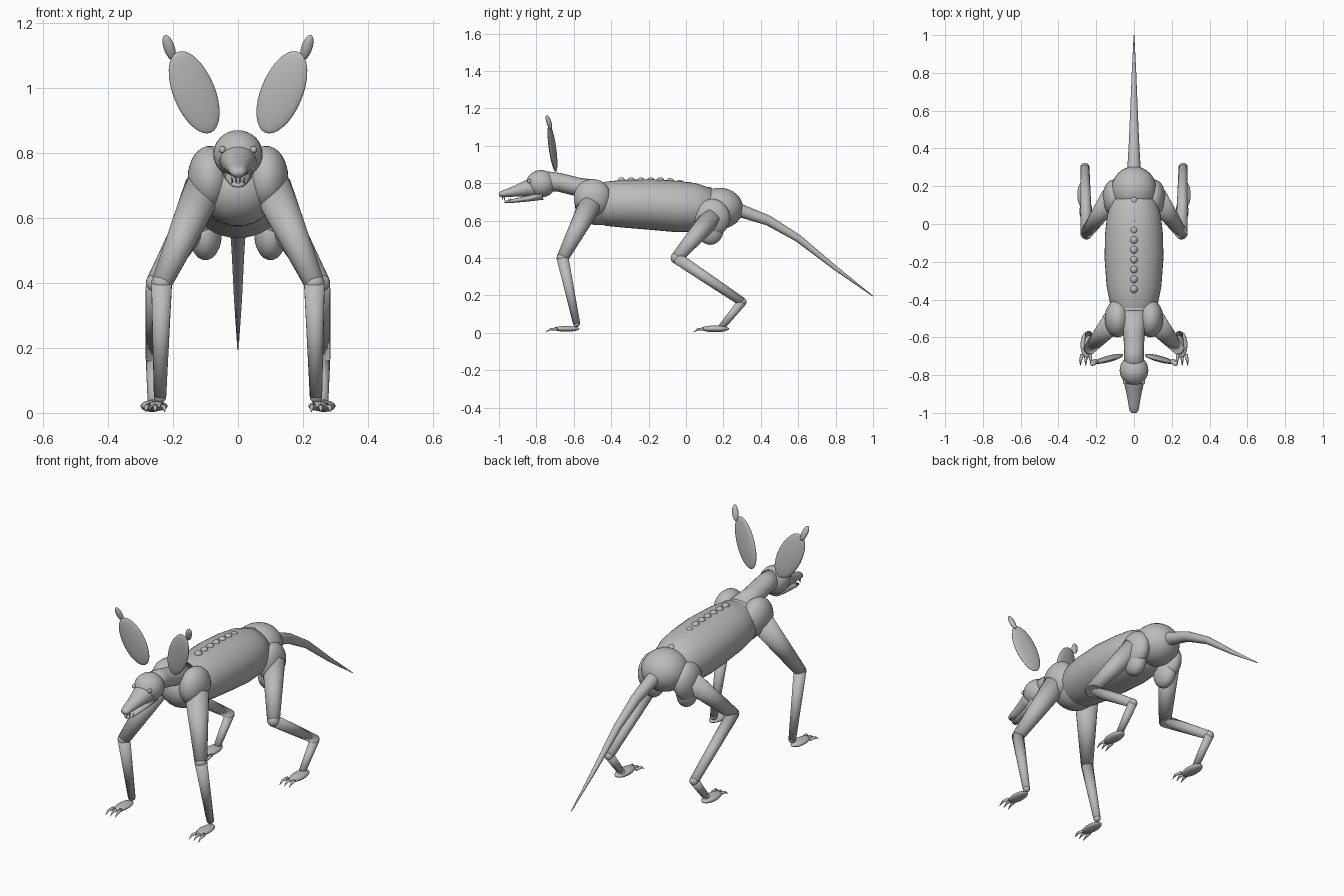
import bpy, bmesh, math
from mathutils import Vector, Matrix

cube = bpy.data.objects.get("Cube")
if cube:
    bpy.data.objects.remove(cube)

GREY = (0.5, 0.5, 0.5, 1)
mat = bpy.data.materials.new("grey_hide")
mat.use_nodes = True
mat.diffuse_color = GREY
mat.node_tree.nodes["Principled BSDF"].inputs["Base Color"].default_value = GREY


def finish(name, bm):
    bmesh.ops.recalc_face_normals(bm, faces=bm.faces)
    me = bpy.data.meshes.new(name)
    bm.to_mesh(me)
    bm.free()
    me.materials.append(mat)
    ob = bpy.data.objects.new(name, me)
    bpy.context.collection.objects.link(ob)
    for p in me.polygons:
        p.use_smooth = True
    return ob


def blob(name, center, radii, axis=(0, 0, 1), side=(1, 0, 0), segs=32):
    """Ellipsoid whose third radius runs along axis."""
    z = Vector(axis).normalized()
    y = z.cross(Vector(side)).normalized()
    rot = Matrix((y.cross(z), y, z)).transposed().to_4x4()
    bm = bmesh.new()
    bmesh.ops.create_uvsphere(bm, u_segments=segs, v_segments=segs // 2, radius=1,
                              matrix=Matrix.Translation(center) @ rot @ Matrix.Diagonal((*radii, 1)))
    return finish(name, bm)


def tube(name, stations, segs=20):
    """Loft of rings; station = (point, half width, half height)."""
    bm = bmesh.new()
    pts = [Vector(s[0]) for s in stations]
    rings = []
    for i, (p, w, h) in enumerate(stations):
        a = (pts[i] - pts[i - 1]).normalized() if i else Vector()
        b = (pts[i + 1] - pts[i]).normalized() if i < len(pts) - 1 else Vector()
        t = (a + b).normalized()
        up = t.cross(Vector((-1, 0, 0))).normalized()
        side = up.cross(t)
        rings.append([bm.verts.new(pts[i] + side * w * math.cos(k * math.tau / segs)
                                   + up * h * math.sin(k * math.tau / segs)) for k in range(segs)])
    for r, q in zip(rings, rings[1:]):
        for k in range(segs):
            n = (k + 1) % segs
            bm.faces.new((r[k], r[n], q[n], q[k]))
    bm.faces.new(rings[0])
    bm.faces.new(rings[-1])
    return finish(name, bm)


def limb(name, joints):
    """Straight tapered bones with round joints; joint = (point, radius)."""
    for i, ((a, ra), (b, rb)) in enumerate(zip(joints, joints[1:])):
        tube(f"{name}_bone_{i}", [(a, ra, ra), (b, rb, rb)])
        blob(f"{name}_joint_{i}", b, (rb,) * 3, segs=20)


# Torso
tube("torso", [((0, y, z), w, h) for y, z, w, h in (
    (-0.53, 0.69, 0.05, 0.05), (-0.5, 0.69, 0.09, 0.09), (-0.43, 0.69, 0.125, 0.118),
    (-0.33, 0.69, 0.145, 0.128), (-0.18, 0.685, 0.156, 0.135), (-0.05, 0.675, 0.153, 0.137),
    (0.04, 0.67, 0.143, 0.13), (0.12, 0.66, 0.12, 0.115), (0.17, 0.66, 0.07, 0.07))], 40)
blob("chest", (0, -0.47, 0.69), (0.12, 0.125, 0.115))
blob("pelvis", (0, 0.18, 0.665), (0.12, 0.125, 0.11))

# Backbone bumps
for i in range(10):
    y = -0.345 + i * 0.052
    z = 0.813 - 0.05 * max(0, (y + 0.12) / 0.24) ** 1.3
    blob(f"vertebra_{i}", (0, y, z), (0.02, 0.021, 0.018), segs=16)

# Tail
tube("tail", [((0, y, z), r, r) for y, z, r in (
    (0.22, 0.67, 0.05), (0.3, 0.65, 0.035), (0.44, 0.6, 0.027),
    (0.6, 0.505, 0.02), (0.8, 0.345, 0.012), (1, 0.195, 0.002))])

# Neck, head and jaws
tube("neck", [((0, y, z), w, h) for y, z, w, h in (
    (-0.47, 0.755, 0.07, 0.06), (-0.58, 0.78, 0.056, 0.05),
    (-0.68, 0.805, 0.052, 0.05), (-0.76, 0.81, 0.056, 0.055))])
blob("skull", (0, -0.775, 0.797), (0.076, 0.08, 0.073))
tube("snout", [((0, y, z), w, h) for y, z, w, h in (
    (-0.78, 0.785, 0.066, 0.062), (-0.85, 0.772, 0.051, 0.044), (-0.91, 0.757, 0.037, 0.03),
    (-0.96, 0.747, 0.029, 0.021), (-0.99, 0.74, 0.023, 0.016), (-1, 0.738, 0.012, 0.008))])
tube("lower_jaw", [((0, y, z), w, h) for y, z, w, h in (
    (-0.77, 0.74, 0.05, 0.03), (-0.84, 0.718, 0.036, 0.016),
    (-0.93, 0.704, 0.025, 0.01), (-0.97, 0.7, 0.014, 0.006))])
for x in (-0.018, -0.006, 0.006, 0.018):
    y = -0.985 + abs(x) * 0.8
    tube("upper_tooth", [((x, y, 0.732), 0.005, 0.005), ((x, y, 0.709), 0.001, 0.001)], 8)
    tube("lower_tooth", [((x, y + 0.03, 0.7), 0.004, 0.004), ((x, y + 0.03, 0.72), 0.001, 0.001)], 8)

for s, tag in ((1, "left"), (-1, "right")):
    blob(f"{tag}_eye", (s * 0.048, -0.838, 0.81), (0.011,) * 3, segs=16)

    # Ear: thin leaf with a small curled tip
    lean = (s * 0.105, -0.04, 0.25)
    blob(f"{tag}_ear", (s * 0.135, -0.714, 0.987), (0.065, 0.015, 0.136), lean, (1, -s * 0.2, 0))
    blob(f"{tag}_ear_tip", (s * 0.212, -0.733, 1.125), (0.017, 0.013, 0.042), (s * 0.1, -0.1, 0.3))

    # Fore leg
    blob(f"{tag}_shoulder", (s * 0.087, -0.5, 0.722), (0.068, 0.1, 0.1))
    limb(f"{tag}_fore_leg", [((s * 0.105, -0.51, 0.69), 0.062), ((s * 0.235, -0.66, 0.4), 0.032),
                             ((s * 0.24, -0.585, 0.05), 0.019)])
    blob(f"{tag}_fore_paw", (s * 0.25, -0.64, 0.021), (0.033, 0.07, 0.015))

    # Hind leg
    blob(f"{tag}_haunch", (s * 0.108, 0.14, 0.615), (0.058, 0.095, 0.1))
    blob(f"{tag}_thigh_muscle", (s * 0.1, 0.13, 0.55), (0.05, 0.07, 0.08))
    limb(f"{tag}_hind_leg", [((s * 0.12, 0.14, 0.62), 0.058), ((s * 0.252, -0.05, 0.4), 0.032),
                             ((s * 0.26, 0.3, 0.165), 0.024), ((s * 0.26, 0.19, 0.03), 0.018)])
    blob(f"{tag}_hind_paw", (s * 0.265, 0.155, 0.021), (0.035, 0.075, 0.018))

    # Claws, fanned from each paw
    for paw, y in (("fore", -0.69), ("hind", 0.1)):
        for k in (-1, 0, 1):
            x = s * 0.255 + k * 0.02
            tube(f"{tag}_{paw}_claw", [((x, y, 0.02), 0.01, 0.009),
                                       ((x + k * 0.008, y - 0.035, 0.019), 0.007, 0.006),
                                       ((x + k * 0.009, y - 0.06, 0.003), 0.001, 0.001)], 10)
